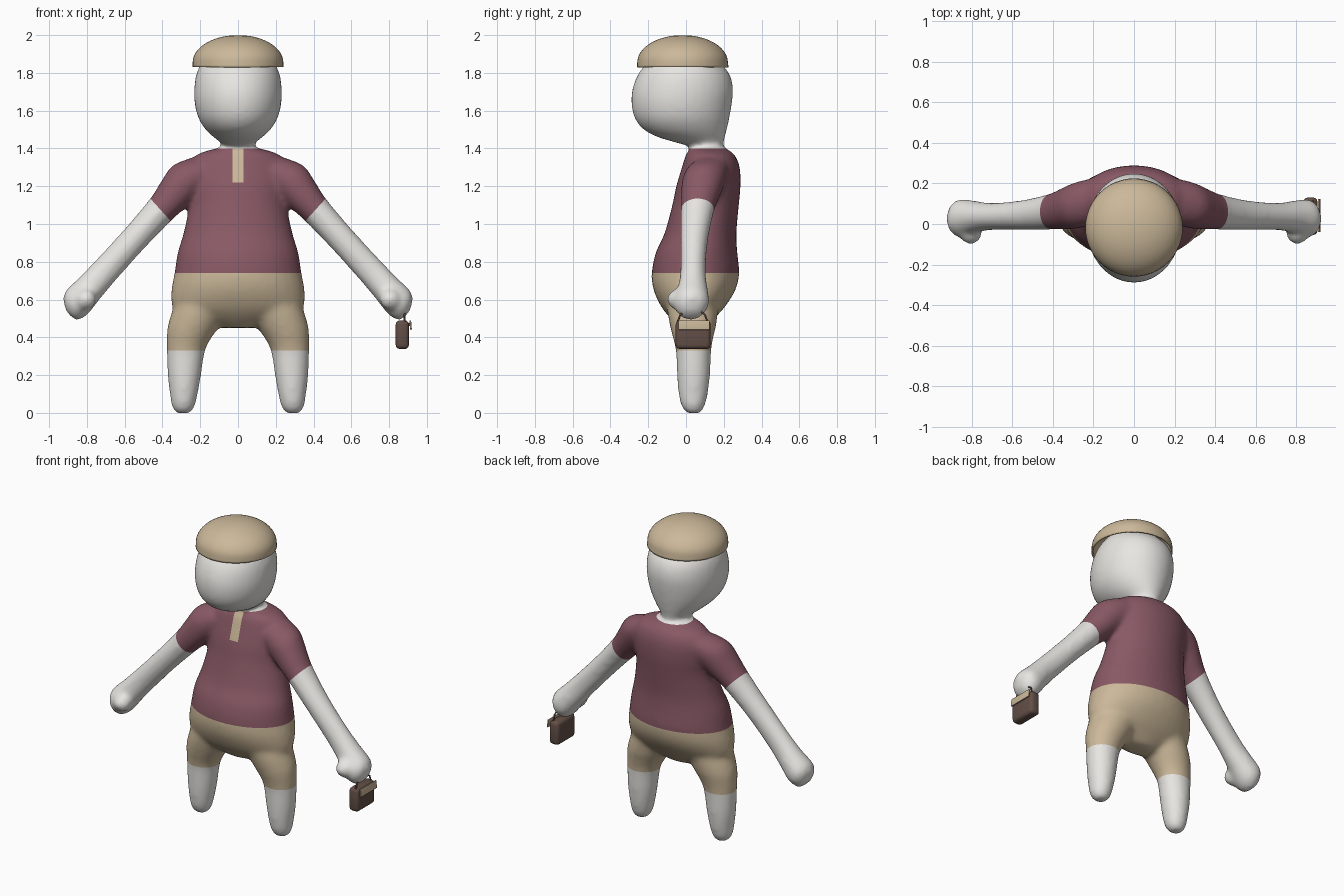
import bpy, bmesh, math
from mathutils import Vector

if "Cube" in bpy.data.objects:
    bpy.data.objects.remove(bpy.data.objects["Cube"])


def material(name, rgb):
    m = bpy.data.materials.new(name)
    m.use_nodes = True
    m.diffuse_color = (*rgb, 1)
    m.node_tree.nodes["Principled BSDF"].inputs["Base Color"].default_value = (*rgb, 1)
    return m


SKIN = material("pale skin", (0.80, 0.79, 0.76))
SHIRT = material("plum cloth", (0.25, 0.10, 0.13))
TAN = material("tan cloth", (0.60, 0.48, 0.32))
LEATHER = material("brown leather", (0.125, 0.077, 0.062))


def make_object(name, bm, *mats):
    bmesh.ops.recalc_face_normals(bm, faces=bm.faces)
    mesh = bpy.data.meshes.new(name)
    bm.to_mesh(mesh)
    bm.free()
    for m in mats:
        mesh.materials.append(m)
    obj = bpy.data.objects.new(name, mesh)
    bpy.context.collection.objects.link(obj)
    return obj


def smooth_by_angle(obj):
    bpy.ops.object.select_all(action="DESELECT")
    obj.select_set(True)
    bpy.context.view_layer.objects.active = obj
    bpy.ops.object.shade_smooth_by_angle(angle=math.radians(40))


def catmull(a, b, c, d, t):
    return 0.5 * (2 * b + (c - a) * t + (2 * a - 5 * b + 4 * c - d) * t * t
                  + (3 * b - a - 3 * c + d) * t ** 3)


def loft(bm, rings, across=(1, 0), side=1, steps=4, sides=32, close_start=True):
    """Skin oval rings (x, z, half width, front y, back y) with smooth blending."""
    dense = []
    last = len(rings) - 1
    for i in range(last):
        four = [rings[min(max(i + k, 0), last)] for k in (-1, 0, 1, 2)]
        dense += [[catmull(*v, s / steps) for v in zip(*four)] for s in range(steps)]
    dense.append(rings[-1])
    loops = []
    for x, z, half, front, back in dense:
        loop = []
        for k in range(sides):
            a = math.tau * k / sides
            u = half * math.cos(a)
            y = (front + back) / 2 + (back - front) / 2 * math.sin(a)
            loop.append(bm.verts.new((side * (x + u * across[0]), y, z + u * across[1])))
        loops.append(loop)
    for lo, hi in zip(loops, loops[1:]):
        for k in range(sides):
            n = (k + 1) % sides
            bm.faces.new((lo[k], lo[n], hi[n], hi[k]))
    if close_start:
        bm.faces.new(loops[0])
    bm.faces.new(loops[-1])


# Body volumes, before fusing
bm = bmesh.new()
torso = [(.45, .09, -.02, .10), (.50, .25, -.08, .15), (.56, .345, -.13, .205),
         (.65, .353, -.172, .262), (.74, .337, -.182, .282), (.85, .32, -.16, .272),
         (.95, .29, -.114, .267), (1.1, .26, -.073, .28), (1.2, .265, -.052, .289),
         (1.3, .26, -.022, .285), (1.37, .215, .0, .255), (1.405, .09, .03, .20)]
head = [(1.36, .075, .03, .19), (1.405, .072, .03, .192), (1.43, .092, -.05, .20),
        (1.46, .13, -.15, .207), (1.5, .172, -.225, .217), (1.56, .21, -.272, .23),
        (1.64, .23, -.29, .244), (1.72, .232, -.283, .25), (1.8, .219, -.25, .228),
        (1.87, .18, -.19, .165), (1.92, .12, -.13, .11), (1.945, .05, -.06, .04)]
leg = [(.29, -.003, .035, .005, .075), (.29, .03, .06, -.023, .098),
       (.287, .10, .074, -.04, .116), (.284, .20, .089, -.048, .128),
       (.276, .33, .102, -.054, .134), (.258, .40, .12, -.07, .145),
       (.235, .46, .138, -.085, .16), (.19, .56, .15, -.10, .17), (.15, .65, .14, -.08, .16)]
arm = [(.18, 1.29, .09, .01, .23), (.27, 1.235, .108, -.02, .21),
       (.34, 1.155, .096, -.028, .18), (.41, 1.075, .081, -.028, .15),
       (.55, .92, .074, -.03, .118), (.70, .755, .076, -.03, .105),
       (.79, .655, .08, -.045, .115), (.85, .588, .086, -.065, .124),
       (.874, .548, .07, -.055, .105), (.884, .512, .035, -.02, .07)]
for part in (torso, head):
    loft(bm, [(0, *ring) for ring in part])
for side in (1, -1):
    loft(bm, leg, side=side)
    loft(bm, arm, across=(.73, .685), side=side)
    thumb = bmesh.ops.create_uvsphere(bm, u_segments=16, v_segments=10, radius=.056)
    bmesh.ops.translate(bm, verts=thumb["verts"], vec=(side * .805, -.046, .60))
body = make_object("body", bm)

# Fuse into one smooth skin
remesh = body.modifiers.new("fuse", "REMESH")
remesh.mode = "VOXEL"
remesh.voxel_size = .014
relax = body.modifiers.new("relax", "SMOOTH")
relax.factor = .5
relax.iterations = 16
graph = bpy.context.evaluated_depsgraph_get()
fused = bpy.data.meshes.new_from_object(body.evaluated_get(graph))
body.modifiers.clear()
body.data = fused
fused.materials.clear()
for m in (SKIN, SHIRT, TAN):
    fused.materials.append(m)

# Cut clean garment borders
bm = bmesh.new()
bm.from_mesh(fused)


def cut(point, normal, region):
    faces = [f for f in bm.faces if region(f.calc_center_median())]
    geom = set(faces)
    for f in faces:
        geom.update(f.edges)
        geom.update(f.verts)
    bmesh.ops.bisect_plane(bm, geom=list(geom), dist=.0005, plane_co=point, plane_no=normal)


HEM, CUFF, COLLAR, PLACKET, HALF = .74, .33, 1.40, 1.22, .03
SLEEVE, ALONG = Vector((.41, 0, 1.075)), Vector((.74, 0, -.67))
for z in (HEM, CUFF, COLLAR):
    cut((0, 0, z), (0, 0, 1), lambda c: abs(c.x) < .45)


def on_chest(c):
    return abs(c.x) < .08 and c.y < .11 and 1.15 < c.z < 1.42


cut((0, 0, PLACKET), (0, 0, 1), on_chest)
for side in (1, -1):
    cut((side * HALF, 0, 0), (1, 0, 0), on_chest)
    cut((side * SLEEVE.x, 0, SLEEVE.z), (side * ALONG.x, 0, ALONG.z),
        lambda c: side * c.x > .3 and c.z > .95)


def garment(c):
    past_sleeve = (Vector((abs(c.x), 0, c.z)) - SLEEVE).dot(ALONG) > 0
    if c.z > COLLAR or c.z < CUFF or (past_sleeve and abs(c.x) > .33 and c.z > .95):
        return 0
    if abs(c.x) > .40 and c.z < .96:
        return 0
    if c.z < HEM:
        return 2
    if abs(c.x) < HALF and c.z > PLACKET and c.y < .11:
        return 2
    return 1


for f in bm.faces:
    f.smooth = True
    f.material_index = garment(f.calc_center_median())
bm.to_mesh(fused)
bm.free()

# Hollow domed cap
bm = bmesh.new()
dome = [(0, 1.83, .24, -.26, .225)]
for k in range(9):
    a = math.radians(10.5 * k)
    r = .24 * math.cos(a)
    dome.append((0, 1.855 + .145 * math.sin(a), r, -.018 - r, -.018 + r))
loft(bm, dome, steps=2, sides=48, close_start=False)
cap = make_object("cap", bm, TAN)
shell = cap.modifiers.new("shell", "SOLIDIFY")
shell.thickness = .01
smooth_by_angle(cap)


# Handbag under the left hand
def rounded_box(name, center, size, bevel, mat, tilt=0):
    bm = bmesh.new()
    bmesh.ops.create_cube(bm, size=1)
    bmesh.ops.scale(bm, verts=bm.verts, vec=size)
    bmesh.ops.bevel(bm, geom=bm.edges[:], offset=bevel, segments=3, profile=.5, affect="EDGES")
    obj = make_object(name, bm, mat)
    obj.location = center
    obj.rotation_euler.y = tilt
    smooth_by_angle(obj)


rounded_box("bag_body", (.87, .038, .414), (.07, .185, .152), .022, LEATHER)
rounded_box("bag_flap", (.914, .042, .465), (.009, .165, .05), .003, TAN, -.08)
rounded_box("bag_clasp", (.906, .042, .468), (.012, .03, .016), .003, LEATHER)

curve = bpy.data.curves.new("bag_handle", "CURVE")
curve.dimensions = "3D"
curve.bevel_depth = .005
strap = curve.splines.new("POLY")
points = [(-.045, .48), (-.03, .52), (-.01, .535), (.08, .535), (.10, .52), (.115, .48)]
strap.points.add(len(points) - 1)
for p, (y, z) in zip(strap.points, points):
    p.co = (.882, y, z, 1)
curve.materials.append(LEATHER)
bpy.context.collection.objects.link(bpy.data.objects.new("bag_handle", curve))
